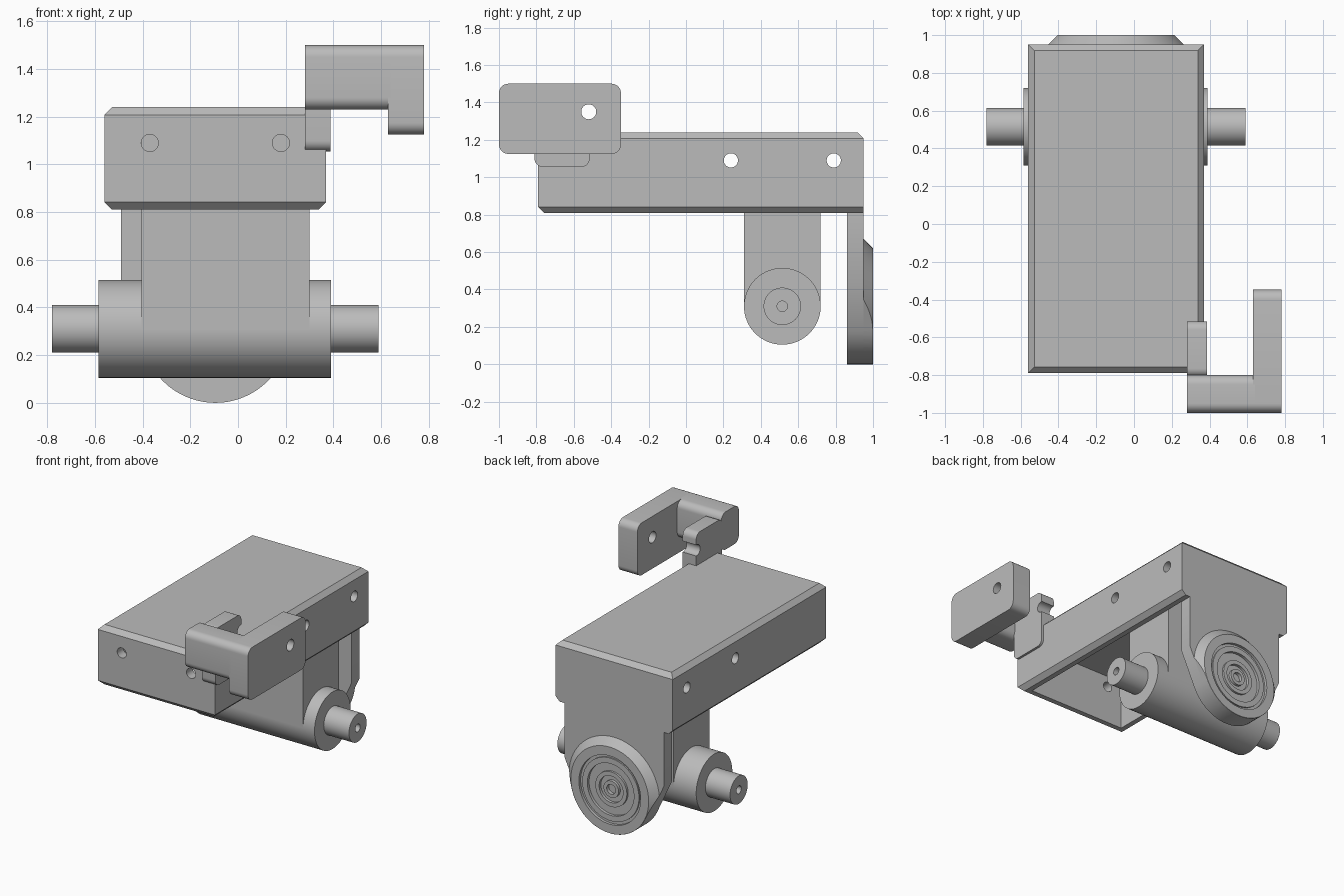
import bpy, bmesh, math
from mathutils import Matrix, Vector

cube = bpy.data.objects.get("Cube")
if cube:
    bpy.data.objects.remove(cube, do_unlink=True)

grey = bpy.data.materials.new("machined_grey")
grey.use_nodes = True
grey.diffuse_color = (0.5, 0.5, 0.5, 1)
grey.node_tree.nodes["Principled BSDF"].inputs["Base Color"].default_value = (0.5, 0.5, 0.5, 1)

CX = -0.095            # centre line of the housing
AXLE_Y, AXLE_Z = 0.515, 0.31


def finish(name, bm):
    bmesh.ops.recalc_face_normals(bm, faces=bm.faces[:])
    me = bpy.data.meshes.new(name)
    bm.to_mesh(me)
    bm.free()
    me.materials.append(grey)
    ob = bpy.data.objects.new(name, me)
    bpy.context.collection.objects.link(ob)
    return ob


def prism(name, pts, a, b, axis):
    """Extrude a 2D outline along x (points are y,z) or y (points are x,z)."""
    bm = bmesh.new()
    if axis == "x":
        vs = [bm.verts.new((a, u, v)) for u, v in pts]
        step = Vector((b - a, 0, 0))
    else:
        vs = [bm.verts.new((u, a, v)) for u, v in pts]
        step = Vector((0, b - a, 0))
    face = bm.faces.new(vs)
    ext = bmesh.ops.extrude_face_region(bm, geom=[face], use_keep_orig=True)
    new = [g for g in ext["geom"] if isinstance(g, bmesh.types.BMVert)]
    bmesh.ops.translate(bm, verts=new, vec=step)
    return finish(name, bm)


def arc(cx, cy, r, start, end, n):
    angles = [math.radians(start + (end - start) * i / n) for i in range(n + 1)]
    return [(cx + r * math.cos(t), cy + r * math.sin(t)) for t in angles]


def rounded(u0, u1, v0, v1, r):
    pts = []
    for i, (u, v) in enumerate([(u1 - r, v1 - r), (u0 + r, v1 - r), (u0 + r, v0 + r), (u1 - r, v0 + r)]):
        pts += arc(u, v, r, 90 * i, 90 * i + 90, 8)
    return pts


def rod(name, u, v, r, a, b, axis, n=64):
    return prism(name, arc(u, v, r, 0, 360, n)[:-1], a, b, axis)


def box(name, x0, x1, y0, y1, z0, z1):
    return prism(name, [(y0, z0), (y1, z0), (y1, z1), (y0, z1)], x0, x1, "x")


def boolean(ob, tool, op="DIFFERENCE"):
    """Apply a boolean and throw the tool away."""
    mod = ob.modifiers.new("cut", "BOOLEAN")
    mod.object, mod.operation, mod.solver = tool, op, "EXACT"
    bpy.context.view_layer.objects.active = ob
    bpy.ops.object.modifier_apply(modifier=mod.name)
    bpy.data.objects.remove(tool, do_unlink=True)


# Housing: chamfered on every top edge and on the bottom except the back
housing = box("housing", -0.56, 0.37, -0.79, 0.95, 0.81, 1.24)
bm = bmesh.new()
bm.from_mesh(housing.data)
edges = []
for e in bm.edges:
    mid = (e.verts[0].co + e.verts[1].co) / 2
    flat = abs(e.verts[0].co.z - e.verts[1].co.z) < 0.01
    if flat and (mid.z > 1 or mid.y < 0.9):
        edges.append(e)
bmesh.ops.bevel(bm, geom=edges, offset=0.032, segments=1, affect="EDGES")
bm.to_mesh(housing.data)
bm.free()

# Open underside and screw holes
boolean(housing, box("cavity", -0.49, 0.30, -0.72, 0.86, 0.7, 1.17))
for y in (0.24, 0.79):
    boolean(housing, rod("hole", y, 1.09, 0.038, -0.8, 0.6, "x", 32))
for x in (-0.37, 0.18):
    boolean(housing, rod("hole", x, 1.09, 0.036, -0.9, -0.6, "y", 32))

# Back plate: straight sides tapering into a round foot
R = 0.31
foot = arc(CX, R, R, -25, -155, 40)
outline = [(CX + 0.395, 0.81), (CX + 0.395, 0.424)] + foot + [(CX - 0.395, 0.424), (CX - 0.395, 0.81)]
prism("back_plate", outline, 0.86, 0.95, "y")

# Round boss on the back plate with concentric grooves, trimmed to the plate
profile = [(0, 0.95), (0.36, 0.95), (0.309, 1.0), (0.245, 1.0), (0.245, 0.98), (0.225, 0.98),
           (0.225, 0.99), (0.185, 0.99), (0.185, 0.97), (0.125, 0.97), (0.125, 0.985),
           (0.095, 0.985), (0.095, 0.965), (0.06, 0.965), (0.06, 0.985), (0.035, 0.985),
           (0.035, 0.96), (0, 0.96)]
bm = bmesh.new()
vs = [bm.verts.new((CX + r, y, R)) for r, y in profile]
es = [bm.edges.new(p) for p in zip(vs, vs[1:])]
bmesh.ops.spin(bm, geom=vs + es, cent=(CX, 0, R), axis=(0, 1, 0), angle=math.tau, steps=72)
bmesh.ops.remove_doubles(bm, verts=bm.verts[:], dist=0.0005)
boss = finish("grooved_boss", bm)
boolean(boss, prism("trim", outline, 0.9, 1.1, "y"), "INTERSECT")

# Axle carrier: column hanging from the housing, barrel and shaft
box("carrier_column", -0.405, 0.2995, AXLE_Y - 0.205, AXLE_Y + 0.205, AXLE_Z, 1.17)
rod("axle_barrel", AXLE_Y, AXLE_Z, 0.205, -0.585, 0.39, "x", 80)
shaft = rod("axle_shaft", AXLE_Y, AXLE_Z, 0.1, -0.78, 0.59, "x")
for a, b in ((-0.9, -0.68), (0.49, 0.7)):
    boolean(shaft, rod("centre_hole", AXLE_Y, AXLE_Z, 0.028, a, b, "x", 32))

# Hooked bracket: inner tab, cross bar and outer arm
tab = prism("bracket_tab", rounded(-0.81, -0.515, 1.055, 1.47, 0.045), 0.28, 0.387, "x")
boolean(tab, rod("notch", -0.52, 1.35, 0.04, 0.2, 0.5, "x", 32))
prism("bracket_bar", rounded(-1.0, -0.80, 1.23, 1.5, 0.05), 0.28, 0.64, "x")
arm = prism("bracket_arm", rounded(-1.0, -0.348, 1.125, 1.5, 0.05), 0.63, 0.78, "x")
boolean(arm, rod("arm_hole", -0.52, 1.35, 0.04, 0.5, 0.9, "x", 32))

# Smooth the round surfaces, keep the machined edges crisp
bpy.ops.object.select_all(action="DESELECT")
for ob in bpy.context.collection.objects:
    if ob.type == "MESH" and grey.name in ob.data.materials:
        ob.select_set(True)
        bpy.context.view_layer.objects.active = ob
bpy.ops.object.shade_smooth_by_angle(angle=math.radians(25))
